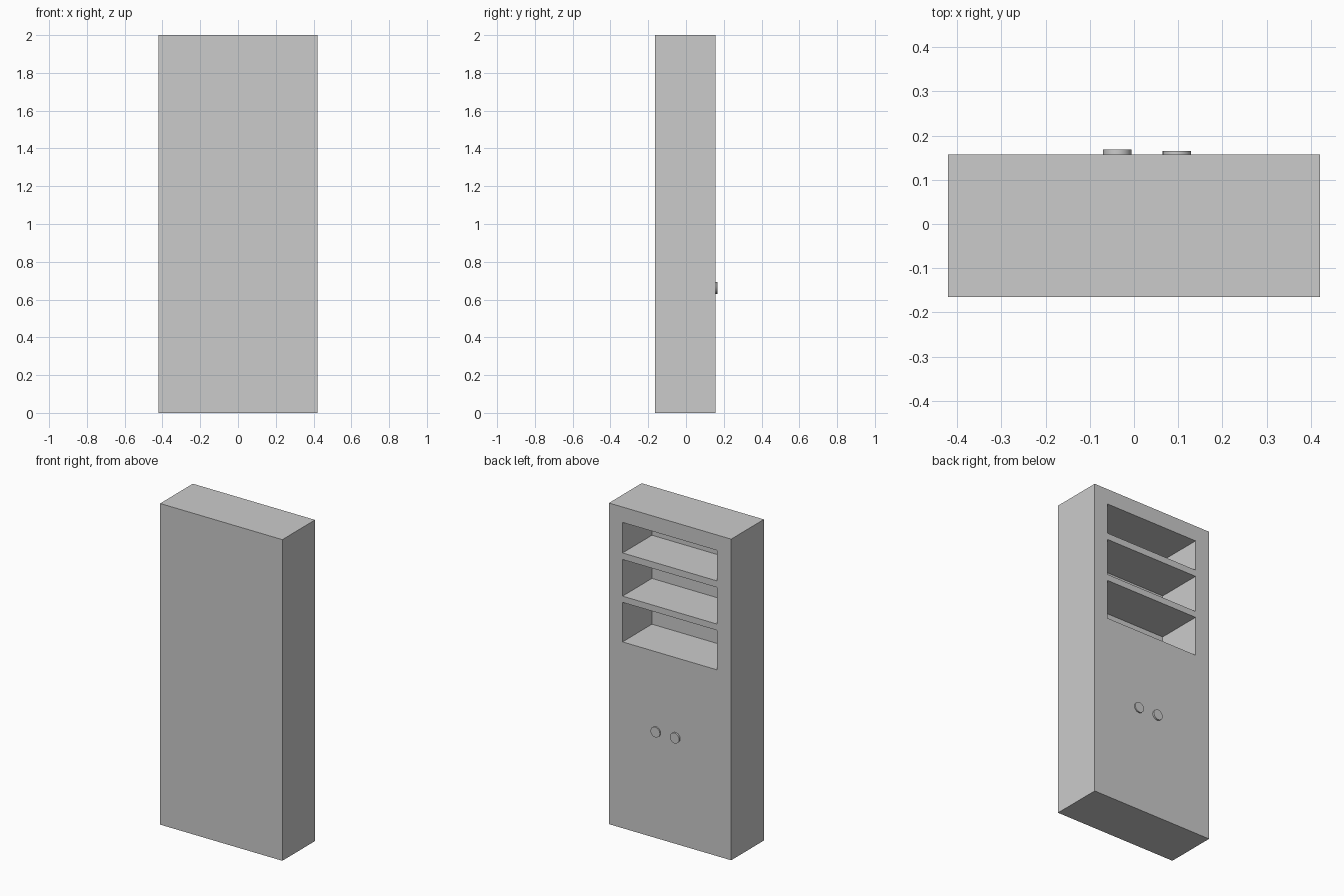
import bpy
from math import radians
from mathutils import Matrix

old = bpy.data.objects.get("Cube")
if old:
    bpy.data.objects.remove(old, do_unlink=True)

GREY = (0.6, 0.6, 0.6, 1.0)
grey = bpy.data.materials.new("plain_grey")
grey.use_nodes = True
grey.diffuse_color = GREY
grey.node_tree.nodes["Principled BSDF"].inputs["Base Color"].default_value = GREY


def box(name, x, y, z):
    """Box spanning the given (low, high) ranges."""
    bpy.ops.mesh.primitive_cube_add(size=1)
    ob = bpy.context.object
    ob.name = name
    size = [hi - lo for lo, hi in (x, y, z)]
    mid = [(hi + lo) / 2 for lo, hi in (x, y, z)]
    ob.data.transform(Matrix.Translation(mid) @ Matrix.Diagonal((*size, 1)))
    ob.data.materials.append(grey)
    return ob


# Cabinet body
BACK = 0.157
cabinet = box("cabinet_body", (-0.421, 0.421), (-0.165, BACK), (0, 2))

# Three open shelf recesses, cut from the +y face
for i, span in enumerate([(1.714, 1.904), (1.445, 1.673), (1.16, 1.406)]):
    cutter = box(f"shelf_cutter_{i + 1}", (-0.322, 0.327), (-0.132, BACK + 0.1), span)
    mod = cabinet.modifiers.new("shelf_recess", "BOOLEAN")
    mod.operation = "DIFFERENCE"
    mod.solver = "EXACT"
    mod.object = cutter
    bpy.context.view_layer.objects.active = cabinet
    bpy.ops.object.modifier_apply(modifier=mod.name)
    bpy.data.objects.remove(cutter, do_unlink=True)

# Two round door knobs
for name, x, tip in (("left_knob", 0.097, 0.165), ("right_knob", -0.038, 0.168)):
    base = BACK - 0.01
    bpy.ops.mesh.primitive_cylinder_add(
        vertices=48, radius=0.032, depth=tip - base,
        location=(x, (tip + base) / 2, 0.662), rotation=(radians(90), 0, 0))
    knob = bpy.context.object
    knob.name = name
    knob.data.materials.append(grey)
    bpy.ops.object.shade_smooth_by_angle(angle=radians(30))
